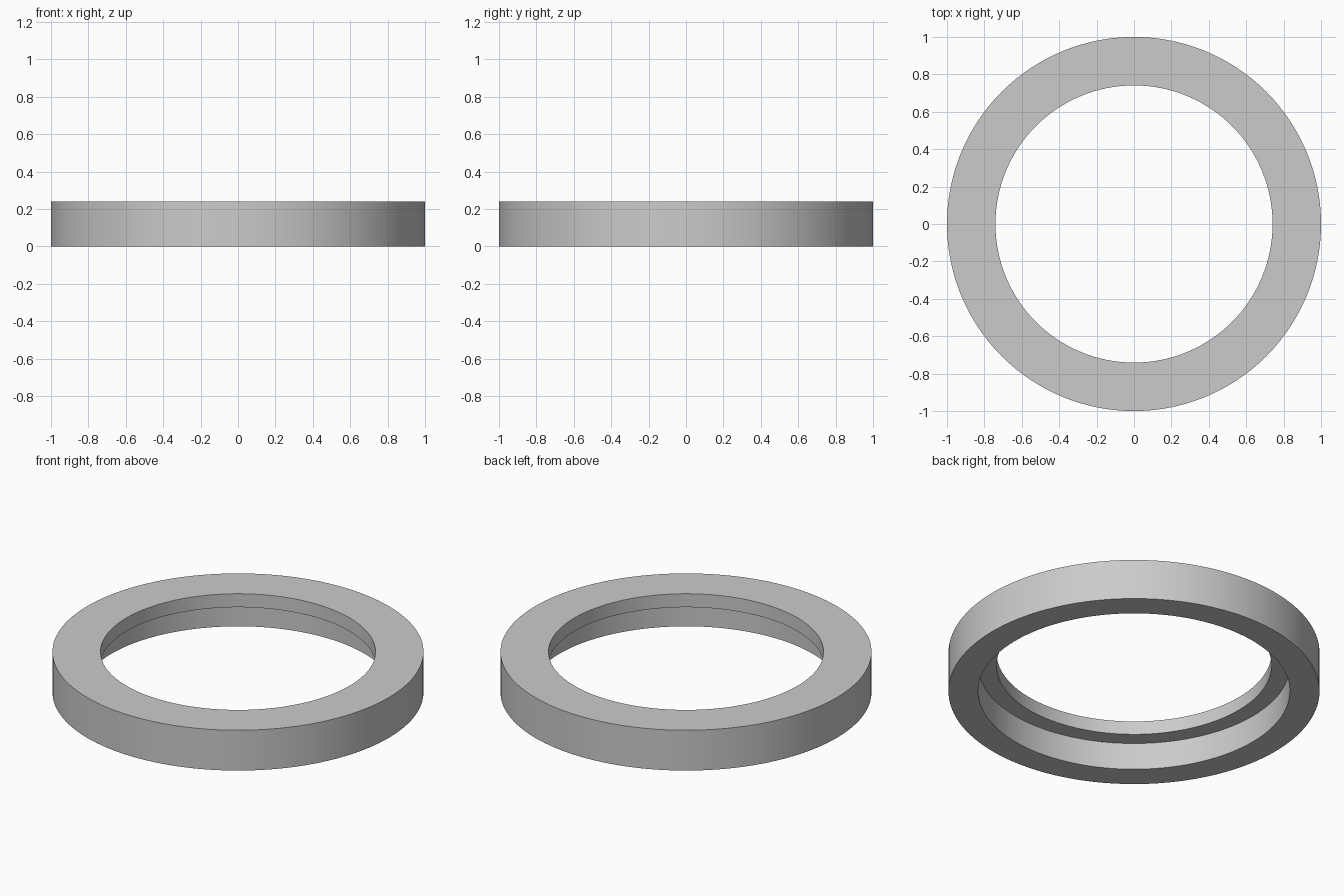
import bpy, bmesh, math

if "Cube" in bpy.data.objects:
    bpy.data.objects.remove(bpy.data.objects["Cube"])

SEGMENTS = 128
# Ring cross-section (radius, height): thin top lip over a wider recess below
PROFILE = [(1.0, 0.0), (1.0, 0.24), (0.741, 0.24),
           (0.741, 0.16), (0.84, 0.16), (0.84, 0.0)]


def revolve(name, profile, segments):
    """Revolve a closed profile about z into a solid ring."""
    bm = bmesh.new()
    rings = []
    for i in range(segments):
        a = 2 * math.pi * i / segments
        rings.append([bm.verts.new((r * math.cos(a), r * math.sin(a), z))
                      for r, z in profile])
    n = len(profile)
    for i in range(segments):
        p, q = rings[i], rings[(i + 1) % segments]
        for j in range(n):
            k = (j + 1) % n
            bm.faces.new((p[j], q[j], q[k], p[k]))
    bmesh.ops.recalc_face_normals(bm, faces=bm.faces)
    mesh = bpy.data.meshes.new(name)
    bm.to_mesh(mesh)
    bm.free()
    obj = bpy.data.objects.new(name, mesh)
    bpy.context.collection.objects.link(obj)
    return obj


# Stepped retaining ring
ring = revolve("stepped_ring", PROFILE, SEGMENTS)
bpy.context.view_layer.objects.active = ring
ring.select_set(True)
bpy.ops.object.shade_smooth_by_angle(angle=math.radians(30))
